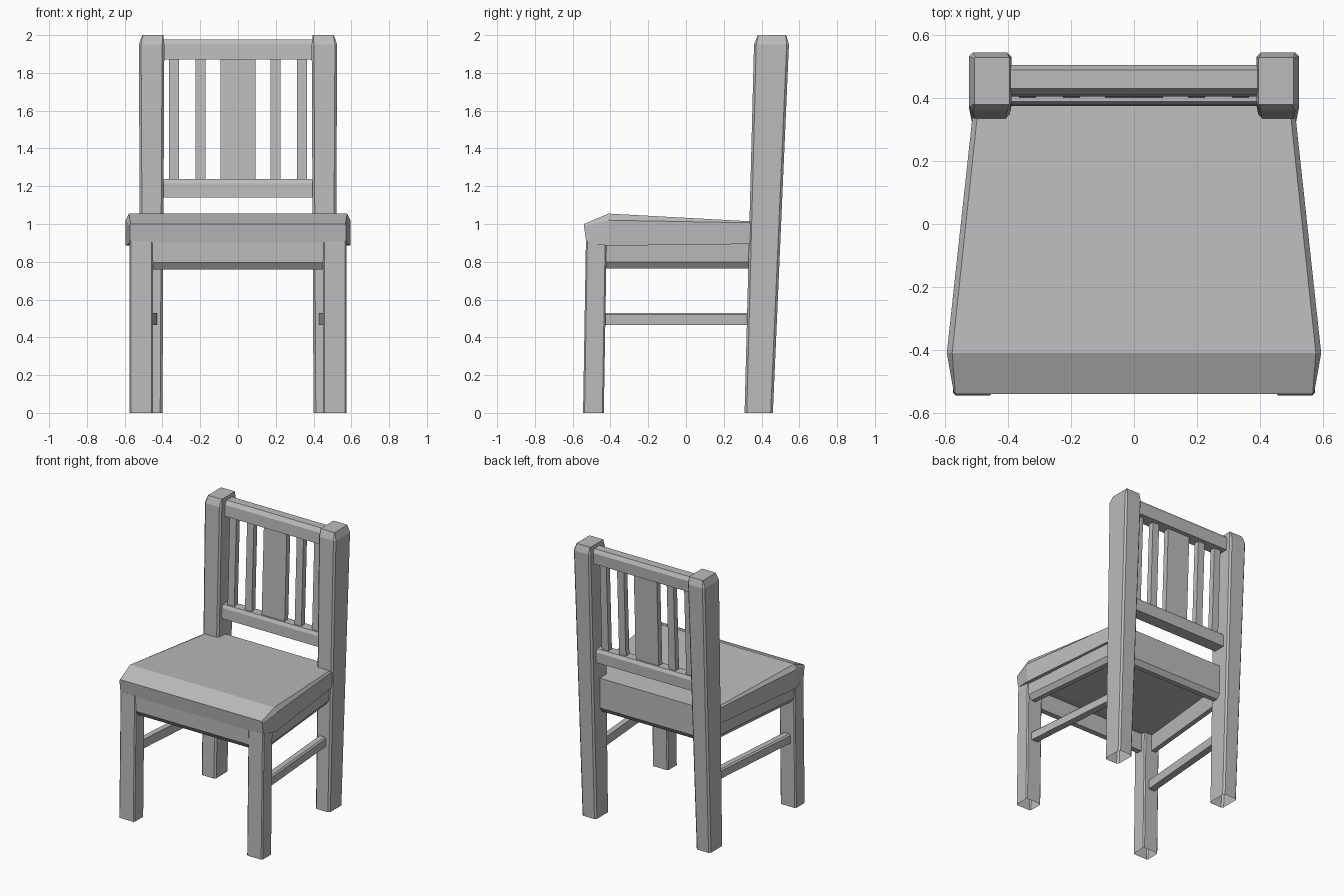
import bpy
import bmesh

if "Cube" in bpy.data.objects:
    bpy.data.objects.remove(bpy.data.objects["Cube"])

grey = bpy.data.materials.new("plain grey")
grey.use_nodes = True
colour = (0.5, 0.5, 0.5, 1)
grey.diffuse_color = colour
grey.node_tree.nodes["Principled BSDF"].inputs["Base Color"].default_value = colour


def loft(name, rings, first_cap=True, last_cap=True, mirror=False):
    """Skin a chain of equal rings, optionally capped and mirrored in x."""
    bm = bmesh.new()
    loops = [[bm.verts.new(p) for p in ring] for ring in rings]
    n = len(loops[0])
    for a, b in zip(loops, loops[1:]):
        for i in range(n):
            j = (i + 1) % n
            bm.faces.new((a[i], a[j], b[j], b[i]))
    if first_cap:
        bm.faces.new(loops[0][::-1])
    if last_cap:
        bm.faces.new(loops[-1])
    bmesh.ops.recalc_face_normals(bm, faces=bm.faces)
    mesh = bpy.data.meshes.new(name)
    bm.to_mesh(mesh)
    bm.free()
    mesh.materials.append(grey)
    obj = bpy.data.objects.new(name, mesh)
    bpy.context.collection.objects.link(obj)
    if mirror:
        obj.modifiers.new("Mirror", 'MIRROR')
    return obj


def post_ring(x0, x1, y0, y1, z, c=0.012):
    """Rectangle with clipped corners."""
    return [(x0 + c, y0, z), (x1 - c, y0, z), (x1, y0 + c, z), (x1, y1 - c, z),
            (x1 - c, y1, z), (x0 + c, y1, z), (x0, y1 - c, z), (x0, y0 + c, z)]


def across(name, profile, half):
    """Extrude a (y, z) profile along x."""
    return loft(name, [[(x, y, z) for y, z in profile] for x in (-half, half)])


def along(name, profile, front, back):
    """Sweep an (x offset, z) profile between two (x, y) points, both sides."""
    return loft(name, [[(x + dx, y, z) for dx, z in profile] for x, y in (front, back)],
                mirror=True)


# Rear posts lean back and end in a small bevelled cap; the feet are open
loft("rear_posts", [
    post_ring(0.40, 0.515, 0.31, 0.46, 0),
    post_ring(0.39, 0.525, 0.36, 0.545, 1.95),
    post_ring(0.395, 0.507, 0.38, 0.53, 2.0, 0.003),
], first_cap=False, mirror=True)

# Front legs
loft("front_legs", [
    post_ring(0.45, 0.575, -0.545, -0.435, 0, 0.008),
    post_ring(0.45, 0.575, -0.53, -0.42, 0.91, 0.008),
], first_cap=False, mirror=True)


# Seat: a tapered slab with a sloping front edge and chamfered sides
def seat_ring(y, half_low, half_top, z_low, z_side, z_top):
    return [(-half_low, y, z_low), (half_low, y, z_low), (half_low, y, z_side),
            (half_top, y, z_top), (-half_top, y, z_top), (-half_low, y, z_side)]


seat = loft("seat", [
    seat_ring(-0.54, 0.572, 0.568, 0.90, 0.99, 1.0),
    seat_ring(-0.41, 0.595, 0.578, 0.885, 1.02, 1.055),
    seat_ring(0.42, 0.505, 0.49, 0.895, 1.005, 1.01),
])
for v in seat.data.vertices:
    if v.co.y < -0.5 and v.co.z < 0.95:
        v.co.y = -0.528

# Aprons under the seat, bevelled along the lower edge
across("front_apron", [(-0.525, 0.91), (-0.525, 0.795), (-0.50, 0.76),
                       (-0.46, 0.76), (-0.46, 0.91)], 0.46)
across("rear_apron", [(0.36, 0.91), (0.36, 0.76), (0.395, 0.76),
                      (0.42, 0.795), (0.42, 0.91)], 0.42)
along("side_aprons", [(0, 0.91), (0, 0.80), (-0.025, 0.765), (-0.06, 0.765), (-0.06, 0.91)],
      (0.57, -0.44), (0.495, 0.36))

# Side stretchers
along("side_stretchers", [(0.025, 0.465), (0.025, 0.52), (0.015, 0.53),
                          (-0.025, 0.53), (-0.025, 0.465)],
      (0.515, -0.45), (0.45, 0.36))

# Back rails
across("top_rail", [(0.405, 1.87), (0.41, 1.95), (0.43, 1.977), (0.49, 1.977),
                    (0.505, 1.95), (0.50, 1.87)], 0.40)
across("lower_rail", [(0.375, 1.14), (0.378, 1.215), (0.39, 1.238), (0.455, 1.238),
                      (0.467, 1.215), (0.465, 1.14)], 0.41)


# Slats lean with the posts
def slat(name, x0, x1, mirror=True):
    rings = [[(x0, y, z), (x1, y, z), (x1, y + 0.04, z), (x0, y + 0.04, z)]
             for y, z in ((0.402, 1.22), (0.428, 1.89))]
    loft(name, rings, mirror=mirror)


slat("centre_panel", -0.092, 0.092, mirror=False)
slat("inner_slats", 0.172, 0.226)
slat("outer_slats", 0.312, 0.365)
